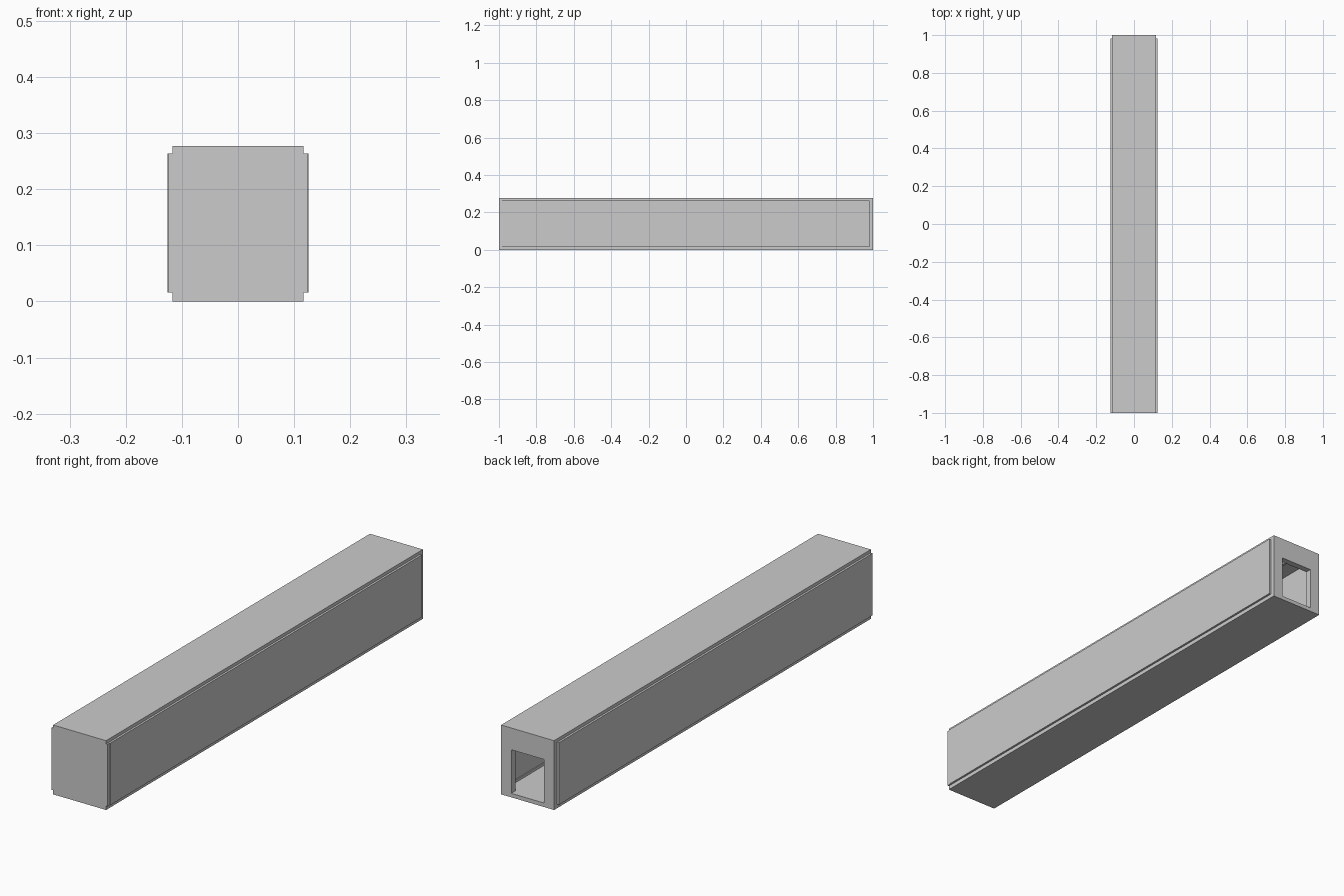
import bpy, bmesh

if "Cube" in bpy.data.objects:
    bpy.data.objects.remove(bpy.data.objects["Cube"])


def box(name, x, y, z):
    """Axis-aligned box from (min, max) ranges."""
    bm = bmesh.new()
    bmesh.ops.create_cube(bm, size=1)
    for v in bm.verts:
        v.co = [r[0] if c < 0 else r[1] for c, r in zip(v.co, (x, y, z))]
    me = bpy.data.meshes.new(name)
    bm.to_mesh(me)
    bm.free()
    ob = bpy.data.objects.new(name, me)
    bpy.context.collection.objects.link(ob)
    return ob


def mirrored(name, x, y, z):
    """Box on the +x side with a mirrored twin on the -x side."""
    ob = box(name, x, y, z)
    ob.modifiers.new("mirror", 'MIRROR')
    return ob


# Floor and roof slabs, full length
box("floor", (-0.117, 0.117), (-1, 1), (0, 0.016))
box("roof", (-0.117, 0.117), (-1, 1), (0.264, 0.277))

# Long side walls, standing proud of the slabs and short of both ends
mirrored("side_wall", (0.116, 0.1255), (-0.985, 0.982), (0.016, 0.264))

# Closed front end, slightly wider than the slabs
box("front_panel", (-0.1235, 0.1235), (-1, -0.985), (0.016, 0.264))

# Back end with a doorway: two jambs and a lintel from one bent profile
outline = [(-0.117, 0.016), (-0.072, 0.016), (-0.072, 0.19), (0.072, 0.19),
           (0.072, 0.016), (0.117, 0.016), (0.117, 0.264), (-0.117, 0.264)]
bm = bmesh.new()
face = bm.faces.new([bm.verts.new((x, 1, z)) for x, z in outline])
ext = bmesh.ops.extrude_face_region(bm, geom=[face])
for v in ext["geom"]:
    if isinstance(v, bmesh.types.BMVert):
        v.co.y = 0.975
bmesh.ops.recalc_face_normals(bm, faces=bm.faces)
mesh = bpy.data.meshes.new("doorway_end")
bm.to_mesh(mesh)
bm.free()
bpy.context.collection.objects.link(bpy.data.objects.new("doorway_end", mesh))

# Inside trim: skirting along the walls and rails under the roof
mirrored("skirting", (0.112, 0.116), (-0.985, 0.975), (0.016, 0.026))
mirrored("ceiling_rail", (0.035, 0.045), (-0.985, 0.975), (0.257, 0.264))
